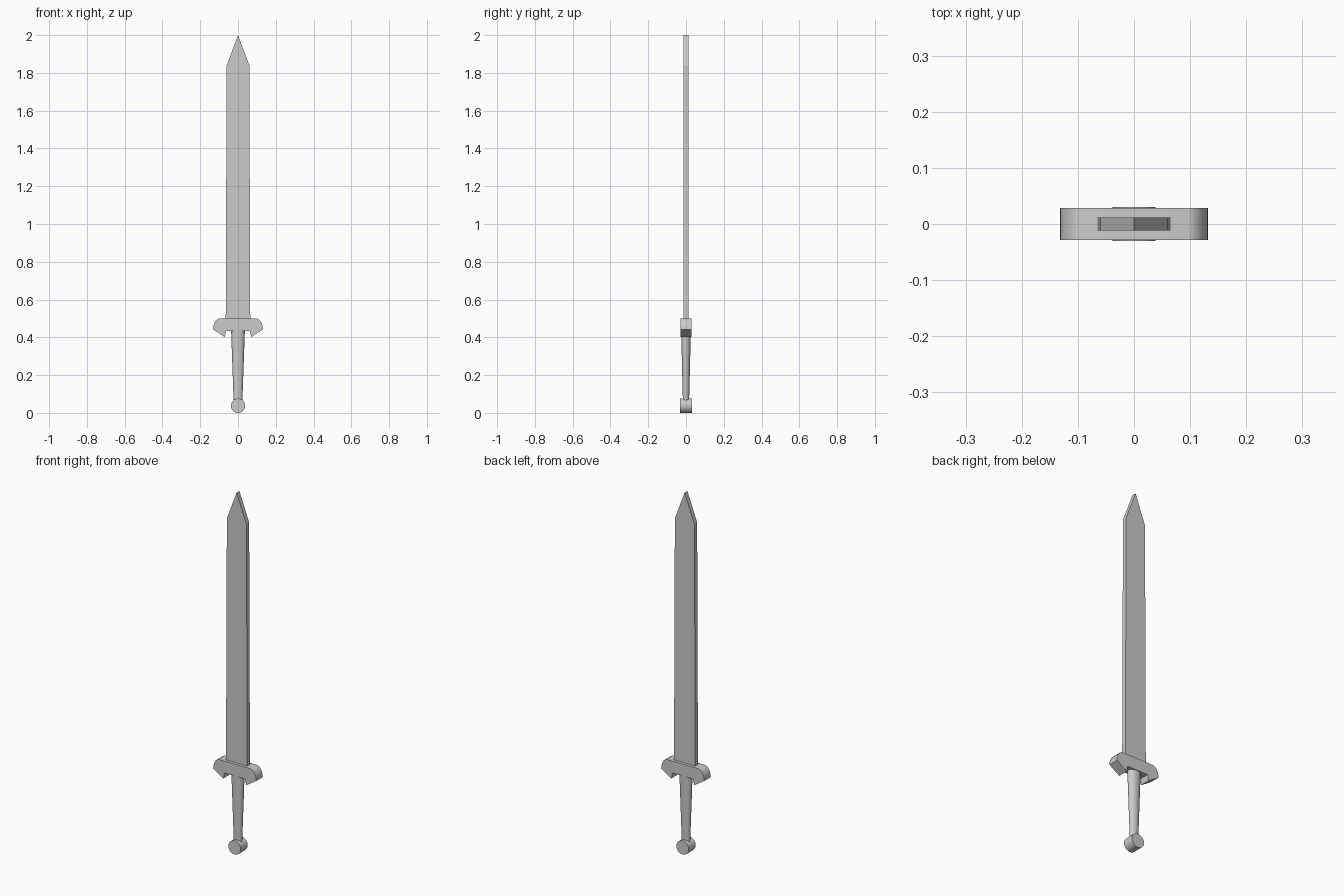
import bpy, bmesh, math

if "Cube" in bpy.data.objects:
    bpy.data.objects.remove(bpy.data.objects["Cube"])


def finish(bm, name):
    bmesh.ops.recalc_face_normals(bm, faces=bm.faces)
    mesh = bpy.data.meshes.new(name)
    bm.to_mesh(mesh)
    bm.free()
    obj = bpy.data.objects.new(name, mesh)
    bpy.context.collection.objects.link(obj)
    bpy.ops.object.select_all(action='DESELECT')
    bpy.context.view_layer.objects.active = obj
    obj.select_set(True)
    bpy.ops.object.shade_smooth_by_angle(angle=math.radians(35))
    return obj


def mirrored_plate(name, half, depth):
    """Extrude a right-half outline (x, z), mirrored in x, through +-depth in y."""
    outline = half + [(-x, z) for x, z in reversed(half) if x > 0]
    bm = bmesh.new()
    face = bm.faces.new([bm.verts.new((x, -depth, z)) for x, z in outline])
    ext = bmesh.ops.extrude_face_region(bm, geom=[face])
    moved = [v for v in ext["geom"] if isinstance(v, bmesh.types.BMVert)]
    bmesh.ops.translate(bm, verts=moved, vec=(0, 2 * depth, 0))
    return bm


# Flat tapering blade with a crease line where the point begins
bm = mirrored_plate("blade", [(0.065, 0.48), (0.06, 1.84), (0, 2.0)], 0.012)
bmesh.ops.bisect_plane(bm, geom=bm.verts[:] + bm.edges[:] + bm.faces[:],
                       plane_co=(0, 0, 1.84), plane_no=(0, 0, 1))
finish(bm, "blade")

# Crossguard with rounded shoulders and down-turned hooks
cx, cz, rx, rz = 0.094, 0.442, 0.038, 0.058
arc = [(cx + rx * math.cos(a), cz + rz * math.sin(a))
       for a in (math.radians(90 * i / 6) for i in range(7))]
guard = [(0.063, 0.434), (0.07, 0.402)] + arc
finish(mirrored_plate("crossguard", guard, 0.0285), "crossguard")

# Oval grip, narrowing toward the pommel
bm = bmesh.new()
bmesh.ops.create_cone(bm, cap_ends=True, segments=24, radius1=0.023,
                      radius2=0.037, depth=0.395)
for v in bm.verts:
    v.co.y *= 0.71
bmesh.ops.translate(bm, verts=bm.verts, vec=(0, 0, 0.0575 + 0.395 / 2))
finish(bm, "grip")

# Disc pommel facing front and back
bm = bmesh.new()
bmesh.ops.create_cone(bm, cap_ends=True, segments=32, radius1=0.038,
                      radius2=0.038, depth=0.061)
for v in bm.verts:
    v.co = (v.co.x, v.co.z, v.co.y + 0.038)
finish(bm, "pommel")
